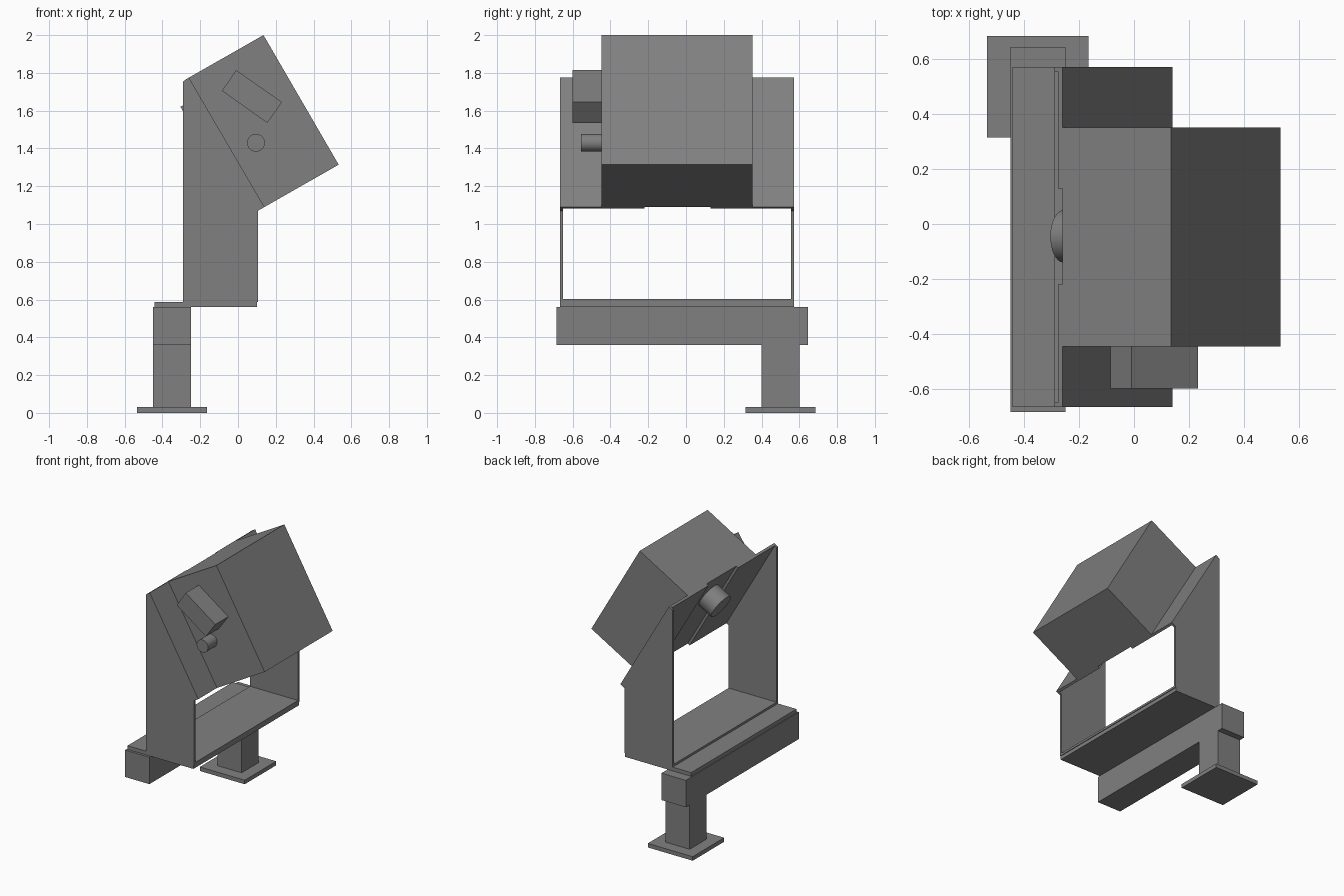
import bpy, bmesh, math
from mathutils import Vector, Matrix

cube = bpy.data.objects.get("Cube")
if cube:
    bpy.data.objects.remove(cube, do_unlink=True)

GREY = (0.216, 0.216, 0.216, 1.0)
mat = bpy.data.materials.new("mid grey")
mat.use_nodes = True
mat.diffuse_color = GREY
mat.node_tree.nodes["Principled BSDF"].inputs["Base Color"].default_value = GREY


def finish(name, bm):
    bmesh.ops.recalc_face_normals(bm, faces=bm.faces)
    mesh = bpy.data.meshes.new(name)
    bm.to_mesh(mesh)
    bm.free()
    mesh.materials.append(mat)
    obj = bpy.data.objects.new(name, mesh)
    bpy.context.collection.objects.link(obj)
    return obj


def prism(name, outline, y0, y1):
    """Extrude an (x, z) outline from y0 to y1."""
    bm = bmesh.new()
    face = bm.faces.new([bm.verts.new((x, y0, z)) for x, z in outline])
    new = bmesh.ops.extrude_face_region(bm, geom=[face])["geom"]
    verts = [v for v in new if isinstance(v, bmesh.types.BMVert)]
    bmesh.ops.translate(bm, verts=verts, vec=(0, y1 - y0, 0))
    return finish(name, bm)


def box(name, x0, x1, y0, y1, z0, z1):
    return prism(name, [(x0, z0), (x1, z0), (x1, z1), (x0, z1)], y0, y1)


def rod(name, start, end, radius):
    start, end = Vector(start), Vector(end)
    axis = end - start
    turn = axis.to_track_quat('Z', 'Y').to_matrix().to_4x4()
    bm = bmesh.new()
    bmesh.ops.create_cone(bm, cap_ends=True, segments=48, radius1=radius,
                          radius2=radius, depth=axis.length,
                          matrix=Matrix.Translation((start + end) / 2) @ turn)
    obj = finish(name, bm)
    bpy.ops.object.select_all(action='DESELECT')
    bpy.context.view_layer.objects.active = obj
    obj.select_set(True)
    bpy.ops.object.shade_smooth_by_angle(angle=math.radians(40))


# Stand
box("foot_plate", -0.535, -0.165, 0.315, 0.685, 0, 0.03)
box("post", -0.45, -0.25, 0.4, 0.6, 0.03, 0.36)
box("cross_beam", -0.45, -0.25, -0.685, 0.645, 0.36, 0.56)

# Cradle
LOW, HIGH = -0.667, 0.572
SHEET = 0.016
box("tray", -0.443, 0.1, LOW, HIGH, 0.56, 0.588)
box("cradle_floor", -0.29, 0.105, LOW, HIGH, 0.588, 0.604)
side = [(-0.29, 0.588), (0.105, 0.588), (0.105, 1.07), (0.14, 1.09),
        (-0.26, 1.775), (-0.29, 1.755)]
prism("right_side_plate", side, LOW, LOW + SHEET)
prism("left_side_plate", side, HIGH - SHEET, HIGH)

# Tilted mounting flanges, with a slot between them
flange = [(0.14, 1.09), (-0.26, 1.775), (-0.276, 1.766), (0.124, 1.081)]
prism("right_flange", flange, LOW + SHEET, -0.22)
prism("left_flange", flange, 0.13, HIGH - SHEET)

# Tilted housing and the fittings on it
prism("housing", [(0.14, 1.09), (0.533, 1.314), (0.135, 2.0), (-0.26, 1.775)],
      -0.447, 0.352)
prism("side_block", [(-0.085, 1.705), (0.155, 1.535), (0.233, 1.645),
                     (-0.01, 1.815)], -0.6, -0.447)
rod("side_knob", (0.095, -0.44, 1.43), (0.095, -0.555, 1.43), 0.047)
rod("rear_knob", (-0.15, -0.045, 1.6), (-0.257, -0.045, 1.538), 0.095)
